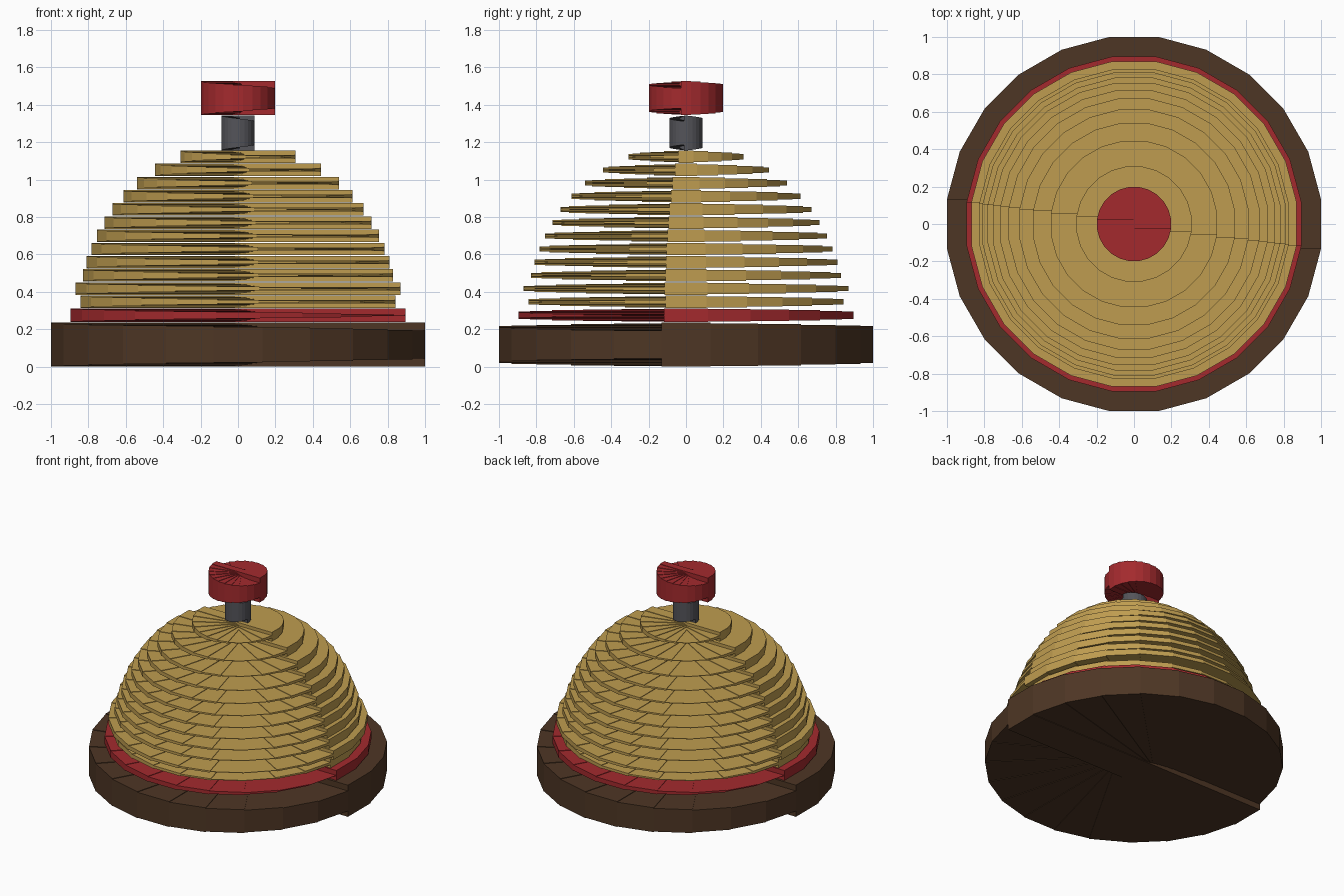
import bpy, bmesh, math
from mathutils import Matrix, Vector

if "Cube" in bpy.data.objects:
    bpy.data.objects.remove(bpy.data.objects["Cube"])

SLABS = 12                                  # crossed slabs per disc -> 24 sides
SHRINK = 0.0039                             # each turned slab is thinner by this, top and bottom


def material(name, rgb):
    m = bpy.data.materials.new(name)
    m.diffuse_color = (*rgb, 1.0)
    m.use_nodes = True
    m.node_tree.nodes["Principled BSDF"].inputs["Base Color"].default_value = m.diffuse_color
    return m


TAN = material("tan", (0.52, 0.335, 0.08))
RED = material("red", (0.37, 0.023, 0.027))
BROWN = material("dark brown", (0.076, 0.037, 0.018))
GRAY = material("gray", (0.089, 0.089, 0.102))


def slab_disc(name, radius, z0, z1, mat, shrink=SHRINK):
    """Disc made of crossed slabs that thin out step by step around the turn."""
    bm = bmesh.new()
    width = 2 * radius * math.tan(math.pi / (2 * SLABS))
    for k in range(SLABS):
        height = (z1 - z0) - 2 * k * shrink      # may pass zero: slab turns inside out
        turn = Matrix.Rotation(math.pi * k / SLABS, 4, 'Z')
        new = bmesh.ops.create_cube(bm, size=1.0)["verts"]
        for v in new:
            p = Vector((v.co.x * 2 * radius, v.co.y * width,
                        v.co.z * height + (z0 + z1) / 2))
            v.co = turn @ p
    mesh = bpy.data.meshes.new(name)
    bm.to_mesh(mesh)
    bm.free()
    mesh.materials.append(mat)
    ob = bpy.data.objects.new(name, mesh)
    bpy.context.collection.objects.link(ob)
    return ob


# Base and red band
slab_disc("base", 1.0, 0.0, 0.236, BROWN)
slab_disc("band", 0.895, 0.238, 0.312, RED, 0.0033)

# Stepped dome
radii = [0.842, 0.87, 0.828, 0.81, 0.782, 0.755,
         0.715, 0.67, 0.612, 0.54, 0.445, 0.308]
STEP = 0.0705
for i, r in enumerate(radii):
    z = 0.312 + i * STEP
    slab_disc(f"dome_layer_{i + 1}", r, z + 0.002, z + STEP - 0.002, TAN)

# Stem and button
slab_disc("stem", 0.088, 1.157, 1.342, GRAY, 0.0025)
slab_disc("button", 0.198, 1.345, 1.527, RED, 0.0033)
